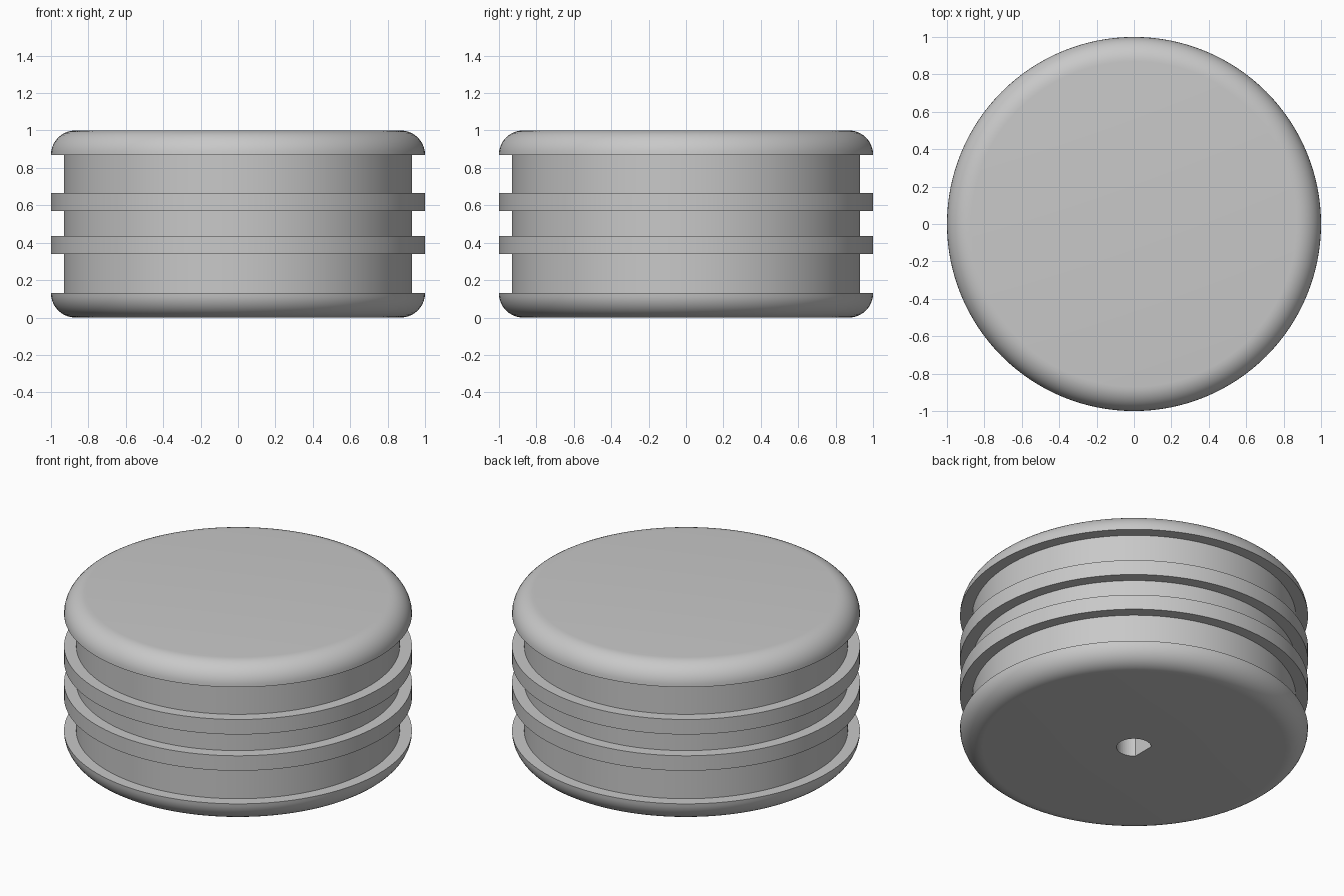
import bpy
import bmesh
import math

cube = bpy.data.objects.get("Cube")
if cube:
    bpy.data.objects.remove(cube, do_unlink=True)

RADIUS, CORE, HEIGHT = 1.0, 0.93, 1.0
ROUND = 0.13
SEGMENTS = 128

grey = bpy.data.materials.new("light_grey")
grey.use_nodes = True
colour = (0.58, 0.58, 0.58, 1.0)
grey.diffuse_color = colour
grey.node_tree.nodes["Principled BSDF"].inputs["Base Color"].default_value = colour


def add_object(name, bm):
    mesh = bpy.data.meshes.new(name)
    bmesh.ops.recalc_face_normals(bm, faces=bm.faces[:])
    bm.to_mesh(mesh)
    bm.free()
    mesh.materials.append(grey)
    obj = bpy.data.objects.new(name, mesh)
    bpy.context.collection.objects.link(obj)
    return obj


# Half profile: rounded rim, three grooves between two ribs, rounded rim
steps = 10
arc = [math.pi / 2 * i / steps for i in range(steps + 1)]
inner = RADIUS - ROUND
lower = [(inner + ROUND * math.sin(a), ROUND - ROUND * math.cos(a)) for a in arc]
upper = [(r, HEIGHT - z) for r, z in reversed(lower)]
profile = [(0, 0)] + lower
for groove_low, groove_high in ((ROUND, 0.34), (0.435, 0.57), (0.665, HEIGHT - ROUND)):
    if groove_low > ROUND:
        profile.append((RADIUS, groove_low))
    profile += [(CORE, groove_low), (CORE, groove_high)]
    if groove_high < HEIGHT - ROUND:
        profile.append((RADIUS, groove_high))
profile += upper + [(0, HEIGHT)]

# Turned body
bm = bmesh.new()
verts = [bm.verts.new((r, 0, z)) for r, z in profile]
edges = [bm.edges.new(pair) for pair in zip(verts, verts[1:])]
bmesh.ops.spin(bm, geom=verts + edges, cent=(0, 0, 0), axis=(0, 0, 1),
               angle=2 * math.pi, steps=SEGMENTS, use_duplicate=False)
bmesh.ops.remove_doubles(bm, verts=bm.verts[:], dist=0.0001)
body = add_object("grooved_body", bm)

# D-shaped blind bore in the underside, flat towards -x
bore_radius, bore_depth = 0.1, 0.7
flat_angle = math.radians(45)
sweep = 2 * (math.pi - flat_angle)
count = 36
bm = bmesh.new()
outline = []
for i in range(count + 1):
    a = -sweep / 2 + sweep * i / count
    outline.append(bm.verts.new((bore_radius * math.cos(a), bore_radius * math.sin(a), -0.1)))
base = bm.faces.new(outline)
new = bmesh.ops.extrude_face_region(bm, geom=[base])["geom"]
top = [v for v in new if isinstance(v, bmesh.types.BMVert)]
bmesh.ops.translate(bm, verts=top, vec=(0, 0, bore_depth + 0.1))
cutter = add_object("bore_cutter", bm)
cutter.hide_render = True

cut = body.modifiers.new("bore", "BOOLEAN")
cut.operation = "DIFFERENCE"
cut.solver = "EXACT"
cut.object = cutter

bpy.ops.object.select_all(action="DESELECT")
body.select_set(True)
bpy.context.view_layer.objects.active = body
bpy.ops.object.modifier_apply(modifier=cut.name)
bpy.data.objects.remove(cutter, do_unlink=True)
bpy.ops.object.shade_smooth_by_angle(angle=math.radians(35))
